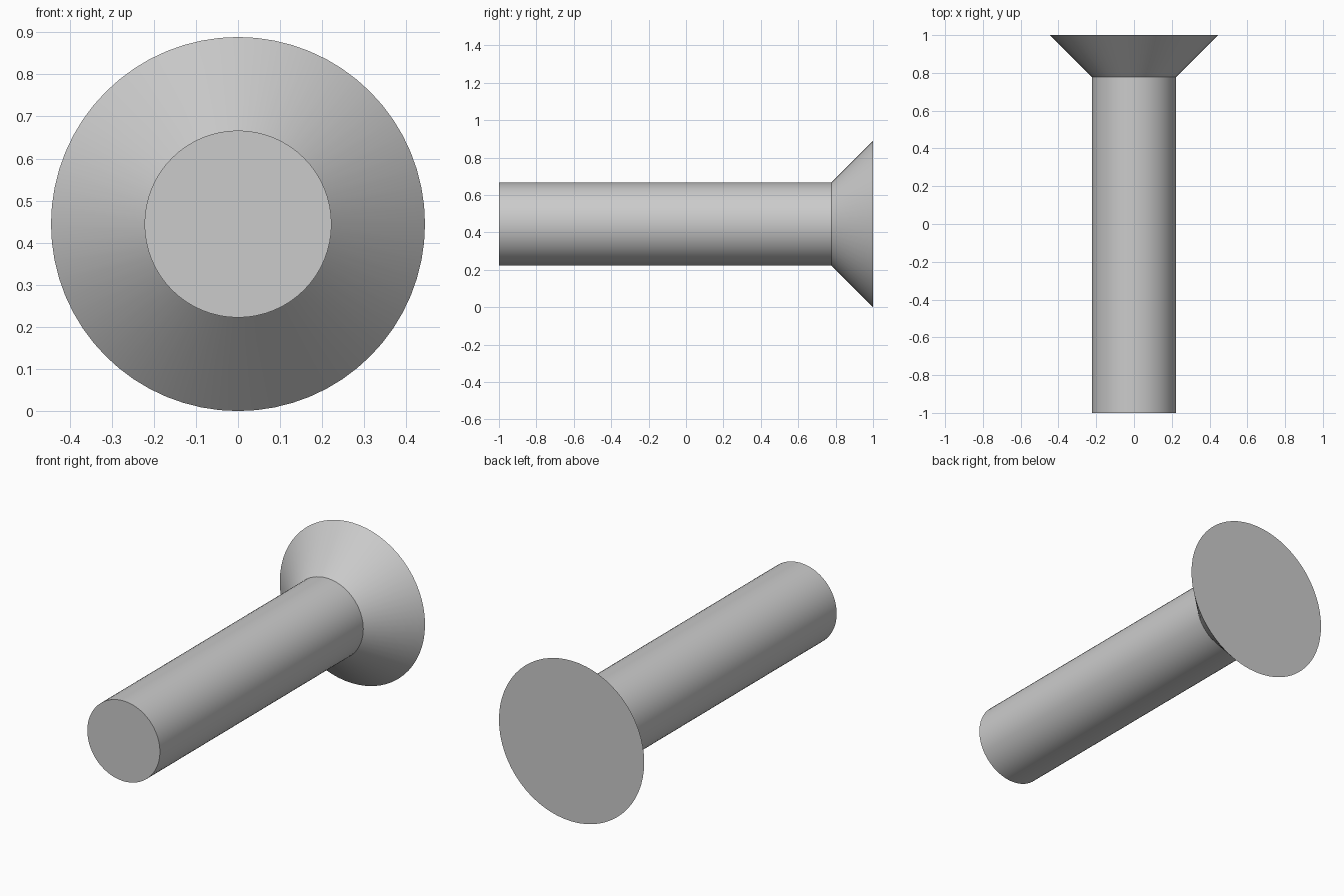
import bpy, bmesh
from math import cos, sin, tau

if "Cube" in bpy.data.objects:
    bpy.data.objects.remove(bpy.data.objects["Cube"])

SEGMENTS = 64
HEAD_R, SHANK_R = 4 / 9, 2 / 9
# Profile along the axis: (y, radius)
PROFILE = [(-1.0, SHANK_R), (7 / 9, SHANK_R), (1.0, HEAD_R)]

# Revolve the profile around the y axis into shank and countersunk head
bm = bmesh.new()
rings = [[bm.verts.new((r * sin(tau * i / SEGMENTS), y, r * cos(tau * i / SEGMENTS)))
          for i in range(SEGMENTS)] for y, r in PROFILE]
for a, b in zip(rings, rings[1:]):
    for i in range(SEGMENTS):
        j = (i + 1) % SEGMENTS
        bm.faces.new((a[i], a[j], b[j], b[i]))

# Flat end caps
bm.faces.new(rings[0])
bm.faces.new(rings[-1])
bmesh.ops.recalc_face_normals(bm, faces=bm.faces)

mesh = bpy.data.meshes.new("countersunk_rivet")
bm.to_mesh(mesh)
bm.free()
rivet = bpy.data.objects.new("countersunk_rivet", mesh)
rivet.location.z = HEAD_R
bpy.context.collection.objects.link(rivet)

# Smooth round sides, crisp rims
bpy.context.view_layer.objects.active = rivet
rivet.select_set(True)
bpy.ops.object.shade_smooth_by_angle()
